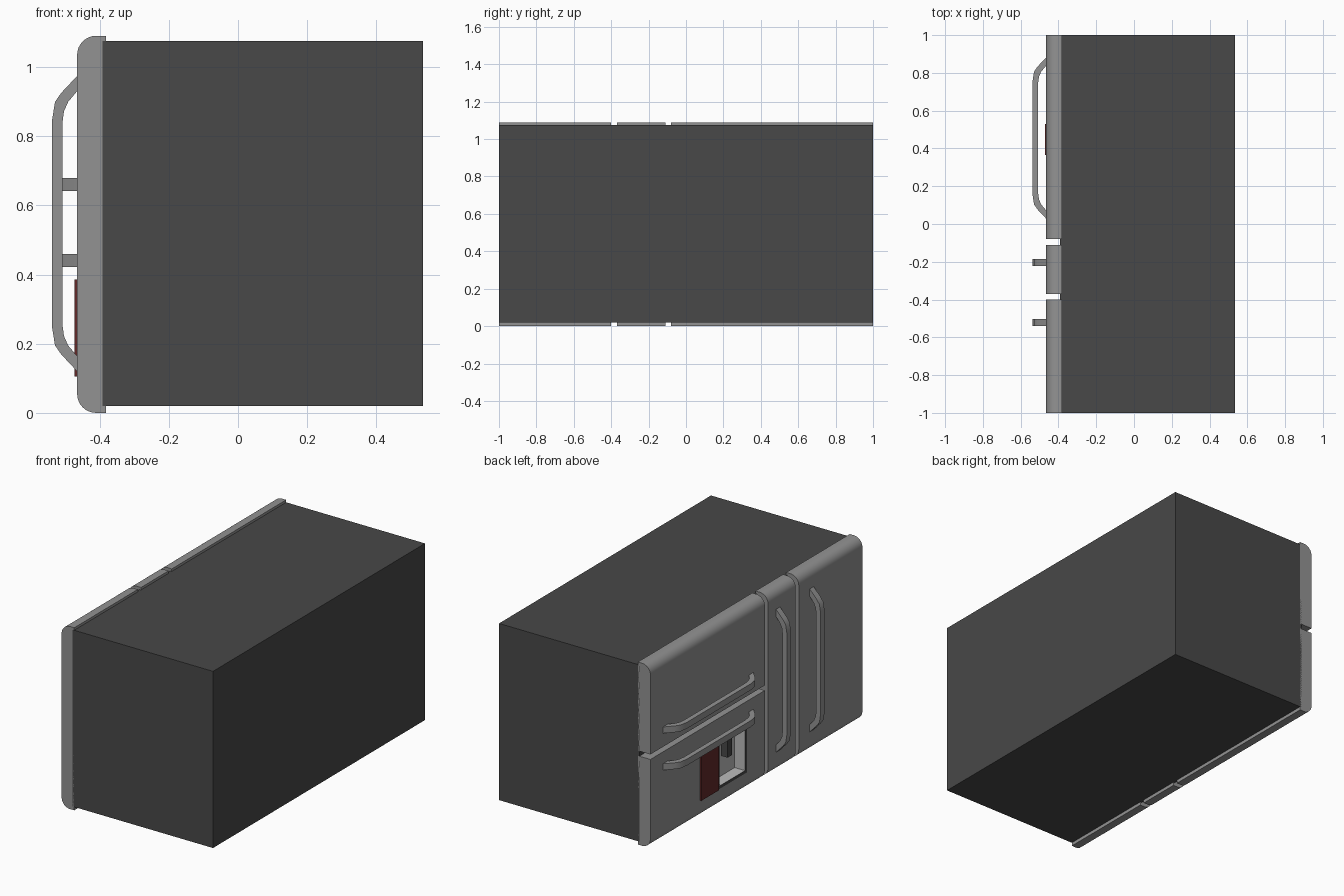
import bpy, bmesh, math
from mathutils import Vector

old = bpy.data.objects.get("Cube")
if old:
    bpy.data.objects.remove(old)


def material(name, rgb):
    m = bpy.data.materials.new(name)
    m.use_nodes = True
    m.diffuse_color = (*rgb, 1)
    m.node_tree.nodes["Principled BSDF"].inputs["Base Color"].default_value = (*rgb, 1)
    return m


DARK = material("dark grey", (0.065, 0.065, 0.065))
STEEL = material("steel grey", (0.29, 0.29, 0.29))
LIGHT = material("light grey", (0.5, 0.5, 0.5))
RED = material("dark red", (0.12, 0.022, 0.022))

FRONT, BACK = -0.465, -0.382   # door face and door rear
HEIGHT, RADIUS = 1.09, 0.055


def finish(bm, name, *mats):
    bmesh.ops.recalc_face_normals(bm, faces=bm.faces)
    mesh = bpy.data.meshes.new(name)
    bm.to_mesh(mesh)
    bm.free()
    ob = bpy.data.objects.new(name, mesh)
    bpy.context.collection.objects.link(ob)
    for m in mats:
        mesh.materials.append(m)
    return ob


def smooth(ob):
    bpy.ops.object.select_all(action='DESELECT')
    ob.select_set(True)
    bpy.context.view_layer.objects.active = ob
    bpy.ops.object.shade_smooth_by_angle(angle=math.radians(35))


def box(name, mat, lo, hi):
    bm = bmesh.new()
    bmesh.ops.create_cube(bm, size=1)
    for v in bm.verts:
        v.co = [(a + b) / 2 + c * (b - a) for a, b, c in zip(lo, hi, v.co)]
    return finish(bm, name, mat)


def prism(points, shift):
    bm = bmesh.new()
    face = bm.faces.new([bm.verts.new(p) for p in points])
    new = bmesh.ops.extrude_face_region(bm, geom=[face])["geom"]
    verts = [g for g in new if isinstance(g, bmesh.types.BMVert)]
    bmesh.ops.translate(bm, verts=verts, vec=shift)
    bmesh.ops.recalc_face_normals(bm, faces=bm.faces)
    return bm


def door_mesh(y0, y1, z0, z1):
    # side profile, rounded where the door meets the top or bottom edge
    steps = [math.radians(90) * i / 8 for i in range(9)]
    arc = [(FRONT + RADIUS * (1 - math.sin(a)), RADIUS * (1 - math.cos(a))) for a in steps]
    low = [(x, z0 + d) for x, d in arc] if z0 == 0 else [(FRONT, z0)]
    high = [(x, z1 - d) for x, d in reversed(arc)] if z1 == HEIGHT else [(FRONT, z1)]
    outline = [(BACK, z0)] + low + high + [(BACK, z1)]
    return prism([(x, y0, z) for x, z in outline], (0, y1 - y0, 0))


def handle(name, y, z, upright):
    # flat bow that leaves the door face and returns to it
    outer = [(0, .427), (.046, .378), (.064, .352), (.072, .302)]
    inner = [(0, .383), (.026, .352), (.038, .325), (.043, .288)]
    half = outer + [(d, -s) for d, s in reversed(outer)]
    half += [(d, -s) for d, s in inner] + list(reversed(inner))
    w = 0.038
    if upright:
        pts = [(FRONT - d, y - w / 2, z + s) for d, s in half]
        shift = (0, w, 0)
    else:
        pts = [(FRONT - d, y + s, z - w / 2) for d, s in half]
        shift = (0, 0, w)
    smooth(finish(prism(pts, shift), name, STEEL))


# Cabinet
box("cabinet", DARK, (-0.392, -1, 0.02), (0.535, 1, 1.075))

# Plain doors
for name, y0, y1, z0 in (("wide_door", -1, -0.40, 0),
                         ("narrow_door", -0.37, -0.11, 0),
                         ("upper_door", -0.08, 1, 0.56)):
    smooth(finish(door_mesh(y0, y1, z0, HEIGHT), name, STEEL))

# Lower door with the dispenser recess
RY0, RY1, RZ0, RZ1 = 0.09, 0.365, 0.105, 0.385
bm = door_mesh(-0.08, 1, 0, 0.53)
for co, no in (((0, RY0, 0), (0, 1, 0)), ((0, RY1, 0), (0, 1, 0)),
               ((0, 0, RZ0), (0, 0, 1)), ((0, 0, RZ1), (0, 0, 1))):
    bmesh.ops.bisect_plane(bm, geom=bm.verts[:] + bm.edges[:] + bm.faces[:],
                           plane_co=co, plane_no=no)
centre = Vector((FRONT, (RY0 + RY1) / 2, (RZ0 + RZ1) / 2))
panel = min(bm.faces, key=lambda f: (f.calc_center_median() - centre).length)
rim = bmesh.ops.inset_region(bm, faces=[panel], thickness=0.025)["faces"]
for f in rim:
    f.material_index = 1
new = bmesh.ops.extrude_discrete_faces(bm, faces=[panel])["faces"][0]
bmesh.ops.translate(bm, verts=new.verts, vec=(0.068, 0, 0))
for f in [new] + [e.link_faces[i] for e in new.edges for i in range(len(e.link_faces))]:
    f.material_index = 2
smooth(finish(bm, "dispenser_door", STEEL, DARK, LIGHT))

# Dispenser control plate and lever
box("control_plate", RED, (-0.472, 0.365, RZ0), (FRONT, 0.53, RZ1))
box("dispenser_lever", DARK, (-0.45, 0.21, 0.25), (-0.41, 0.25, 0.36))

# Handles
handle("wide_door_handle", -0.522, 0.547, True)
handle("narrow_door_handle", -0.204, 0.547, True)
handle("upper_door_handle", 0.455, 0.66, False)
handle("dispenser_door_handle", 0.455, 0.44, False)
